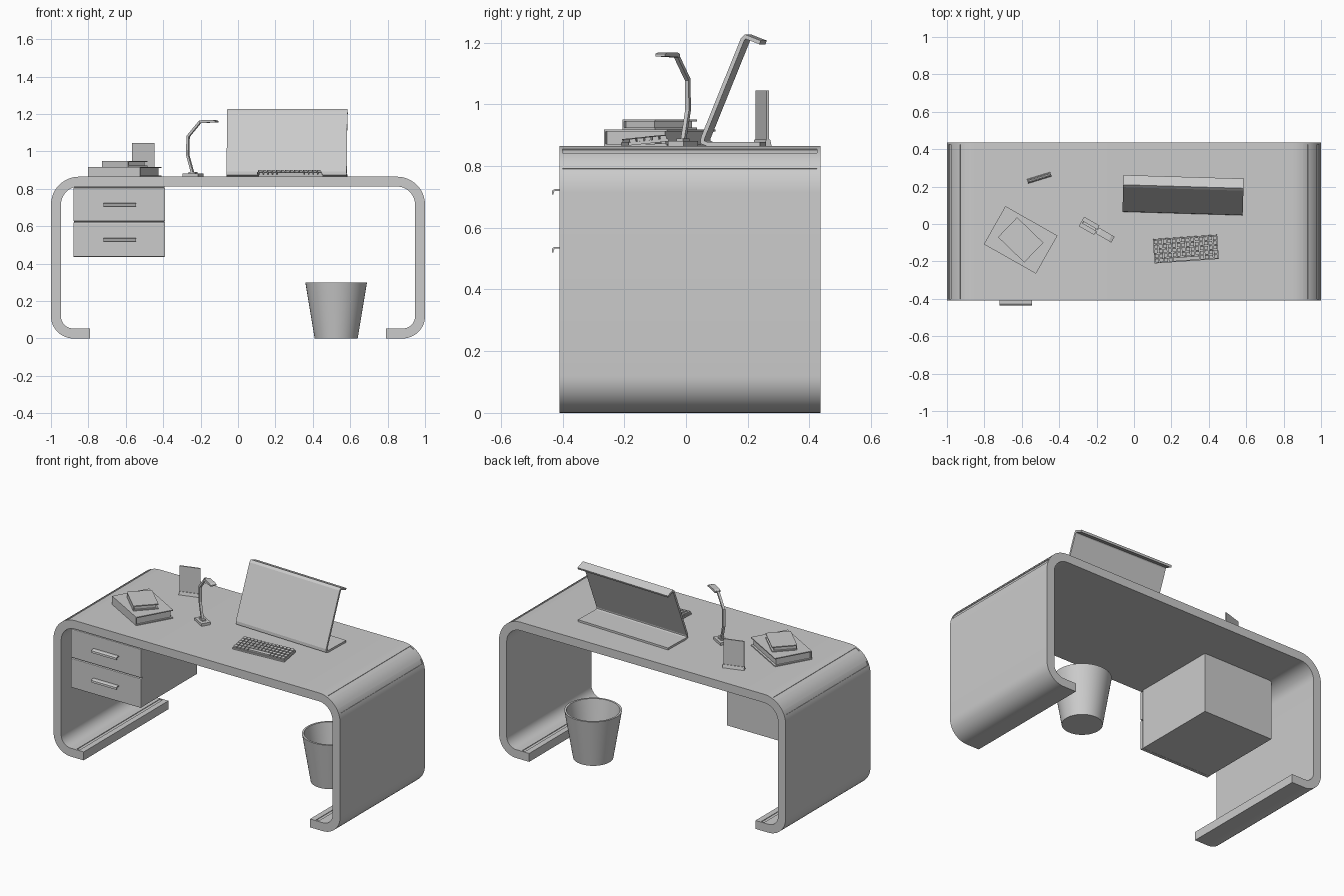
import bpy, bmesh, math
from mathutils import Matrix, Vector

if "Cube" in bpy.data.objects:
    bpy.data.objects.remove(bpy.data.objects["Cube"])

TOP = 0.865  # height of the desk surface


def finish(name, bm, loc=(0, 0, 0), rot=(0, 0, 0)):
    bmesh.ops.recalc_face_normals(bm, faces=bm.faces)
    me = bpy.data.meshes.new(name)
    bm.to_mesh(me)
    bm.free()
    ob = bpy.data.objects.new(name, me)
    ob.location = loc
    ob.rotation_euler = [math.radians(a) for a in rot]
    bpy.context.collection.objects.link(ob)
    return ob


def boxes(name, parts, loc=(0, 0, 0), rot=(0, 0, 0), bevel=0):
    """One object from a list of (centre, size) boxes."""
    bm = bmesh.new()
    for c, s in parts:
        bmesh.ops.create_cube(bm, size=1, matrix=Matrix.Translation(c) @ Matrix.Diagonal((*s, 1)))
    ob = finish(name, bm, loc, rot)
    if bevel:
        m = ob.modifiers.new("bevel", 'BEVEL')
        m.width, m.segments = bevel, 2
    return ob


def prism(name, pts, width, loc=(0, 0, 0), rot=0):
    """Profile in local x/z, extruded along local y and centred."""
    bm = bmesh.new()
    face = bm.faces.new([bm.verts.new((x, -width / 2, z)) for x, z in pts])
    ext = bmesh.ops.extrude_face_region(bm, geom=[face])
    bmesh.ops.translate(bm, vec=(0, width, 0),
                        verts=[v for v in ext["geom"] if isinstance(v, bmesh.types.BMVert)])
    return finish(name, bm, loc, (0, 0, rot))


def ribbon(path, t):
    """Outline of a polyline given thickness t, with mitred bends."""
    p = [Vector(q) for q in path]
    left, right = [], []
    for i, q in enumerate(p):
        a = (q - p[i - 1]).normalized() if i else (p[1] - p[0]).normalized()
        b = (p[i + 1] - q).normalized() if i < len(p) - 1 else a
        na, nb = Vector((-a.y, a.x)), Vector((-b.y, b.x))
        m = (na + nb).normalized()
        off = m * (t / 2 / m.dot(na))
        left.append(q + off)
        right.append(q - off)
    return left + right[::-1]


def arc(cx, cz, r, a0, a1, n=12):
    angles = [math.radians(a0 + (a1 - a0) * i / n) for i in range(n + 1)]
    return [(cx + r * math.cos(a), cz + r * math.sin(a)) for a in angles]


def smooth(ob, angle=30):
    bpy.ops.object.select_all(action='DESELECT')
    ob.select_set(True)
    bpy.context.view_layer.objects.active = ob
    bpy.ops.object.shade_smooth_by_angle(angle=math.radians(angle))


# Desk: bent C-shaped sheet, right half mirrored
outer = [(0.79, 0)] + arc(0.88, 0.12, 0.12, -90, 0) + arc(0.85, 0.715, 0.15, 0, 90)
inner = arc(0.85, 0.715, 0.097, 90, 0) + arc(0.88, 0.12, 0.067, 0, -90) + [(0.79, 0.053)]
mir = lambda pts: [(-x, z) for x, z in reversed(pts)]
desk = prism("desk_frame", outer + mir(outer) + mir(inner) + inner, 0.845, (0, 0.0125, 0))

# Inlaid grooves on the rounded corners and feet
groove_shapes = [arc(0.85, 0.715, 0.146, a, b, 4) + arc(0.85, 0.715, 0.165, b, a, 4)
                 for a, b in ((20, 31), (58, 69))]
groove_shapes.append([(0.825, 0.049), (0.845, 0.049), (0.845, 0.06), (0.825, 0.06)])
bpy.context.view_layer.objects.active = desk
for shape in groove_shapes:
    for pts in (shape, mir(shape)):
        cutter = prism("groove_cutter", pts, 0.825, (0, 0.0125, 0))
        cutter.hide_render = True
        mod = desk.modifiers.new("groove", 'BOOLEAN')
        mod.operation, mod.solver, mod.object = 'DIFFERENCE', 'EXACT', cutter
        bpy.ops.object.modifier_apply(modifier=mod.name)
        bpy.data.objects.remove(cutter)
smooth(desk)

# Drawer cabinet with two fronts and hooked handles
boxes("drawer_cabinet", [((-0.635, -0.12, 0.625), (0.485, 0.54, 0.375))])
for label, z0, z1, hz in (("upper", 0.626, 0.806, 0.722), ("lower", 0.436, 0.62, 0.535)):
    boxes(label + "_drawer_front", [((-0.635, -0.4, (z0 + z1) / 2), (0.49, 0.02, z1 - z0))], bevel=0.004)
    hook = [(-0.405, hz), (-0.425, hz), (-0.431, hz - 0.004), (-0.432, hz - 0.015)]
    prism(label + "_drawer_handle", ribbon(hook, 0.006), 0.175, (-0.632, 0, 0), 90)

# Waste bin: lathed hollow cone
bm = bmesh.new()
prof = [(0.0, 0.0), (0.115, 0), (0.165, 0.3), (0.153, 0.3), (0.105, 0.012), (0, 0.012)]
vs = [bm.verts.new((r, 0, z)) for r, z in prof]
es = [bm.edges.new(pair) for pair in zip(vs, vs[1:])]
bmesh.ops.spin(bm, geom=vs + es, cent=(0, 0, 0), axis=(0, 0, 1), angle=math.tau, steps=48)
bmesh.ops.remove_doubles(bm, verts=bm.verts, dist=1e-4)
smooth(finish("waste_bin", bm, (0.525, 0.175, 0)))

# Screen: one folded sheet, base, leaning panel and back lip
fold = [(0.25, TOP + 0.006), (0.078, TOP + 0.006), (0.063, TOP + 0.012), (0.064, TOP + 0.026),
        (0.193, 1.21), (0.202, 1.219), (0.25, 1.2)]
prism("screen", ribbon(fold, 0.013), 0.643, (0.258, 0, 0), 90 - 1.7)

# Keyboard: tilted plate with rows of keys and a space bar
kb_loc, kb_rot = (0.277, -0.134, TOP + 0.013), (6, 0, 4)
boxes("keyboard_base", [((0, 0, 0), (0.345, 0.13, 0.01)), ((0, 0.05, -0.008), (0.3, 0.015, 0.008))],
      kb_loc, kb_rot)
keys = []
for row in range(5):
    y = 0.05 - row * 0.025
    for col in range(14):
        if row == 4 and 4 <= col <= 9:
            continue
        keys.append((((col - 6.5) * 0.0243, y, 0.01), (0.0195, 0.02, 0.011)))
keys.append(((0, -0.05, 0.01), (0.141, 0.02, 0.011)))
boxes("keyboard_keys", keys, kb_loc, kb_rot)

# Desk lamp: foot, bent arm, flat head
lamp = (-0.24, -0.01, 0)
boxes("lamp_base", [((0, 0, TOP + 0.008), (0.095, 0.058, 0.016)),
                    ((0, 0, TOP + 0.019), (0.04, 0.025, 0.01))], lamp, (0, 0, -30))
prism("lamp_arm", ribbon([(0, TOP + 0.01), (-0.033, 0.98), (-0.031, 1.08), (0.043, 1.158), (0.07, 1.16)], 0.013),
      0.014, lamp, -30)
prism("lamp_head", [(0.05, 1.152), (0.147, 1.155), (0.147, 1.163), (0.13, 1.168), (0.065, 1.168), (0.05, 1.163)],
      0.036, lamp, -30)

# Picture frame: upright panel in a wedge stand
boxes("picture_panel", [((0, 0, TOP + 0.0975), (0.125, 0.008, 0.165))], (-0.507, 0.247, 0), (0, 0, 17))
prism("picture_stand", [(-0.012, TOP), (0.012, TOP), (0.007, TOP + 0.02), (-0.007, TOP + 0.02)],
      0.13, (-0.507, 0.247, 0), 107)


# Books: two covers, a spine and recessed pages
def book(name, length, width, height, z, rot):
    c = 0.006
    boxes(name, [((0, 0, c / 2), (length, width, c)),
                 ((0, 0, height - c / 2), (length, width, c)),
                 ((0, -width / 2 + c / 2, height / 2), (length, c, height)),
                 ((0, -0.004, height / 2), (length - 0.02, width - 0.018, height - c))],
          (-0.606, -0.085, z), (0, 0, rot))


book("large_book", 0.32, 0.234, 0.053, TOP, -29.5)
book("small_book", 0.195, 0.147, 0.032, TOP + 0.053, -44)
